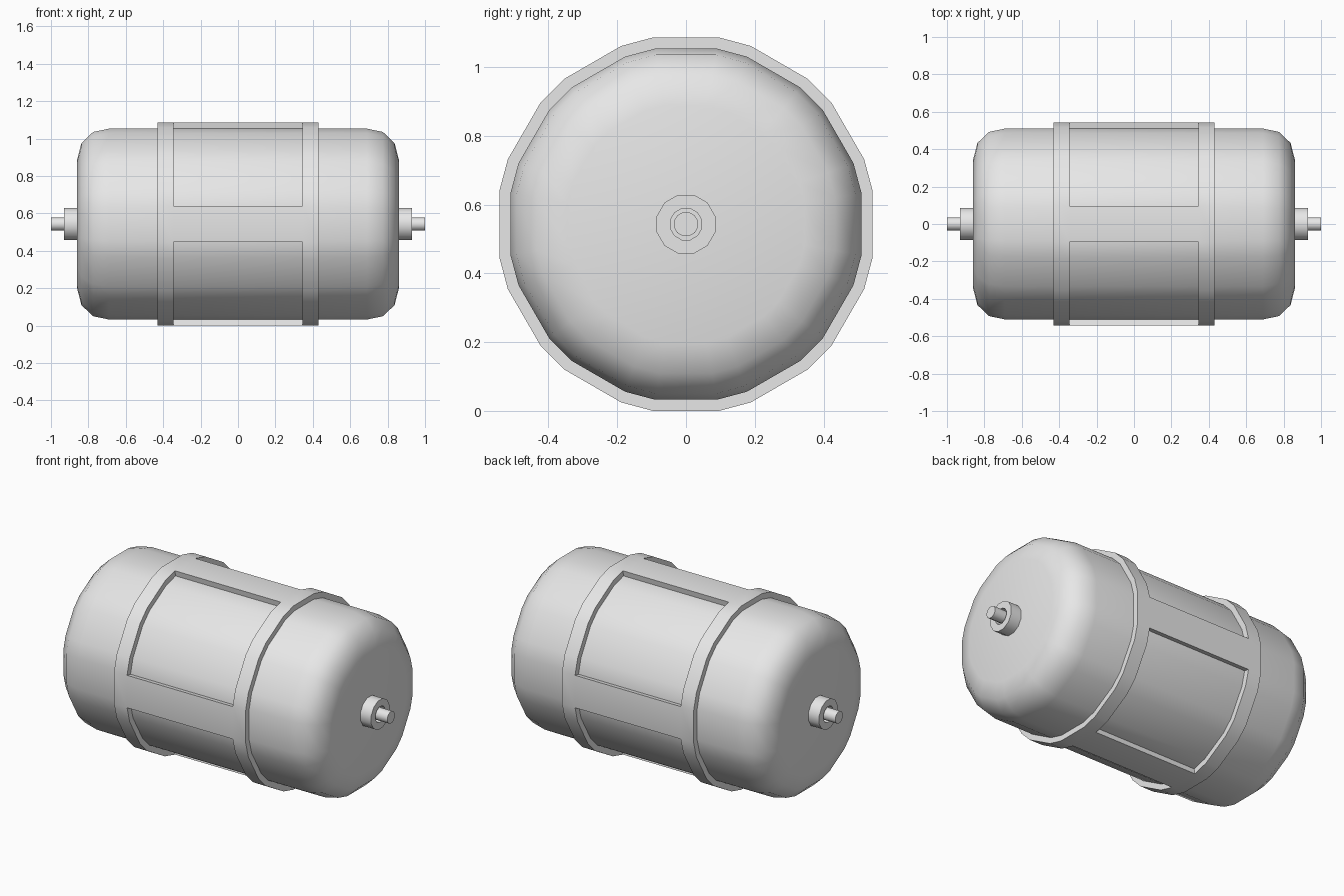
import bpy, bmesh
from math import sin, cos, radians

if "Cube" in bpy.data.objects:
    bpy.data.objects.remove(bpy.data.objects["Cube"], do_unlink=True)

CENTRE_Z = 0.543
metal = bpy.data.materials.new("light grey metal")
metal.use_nodes = True
metal.diffuse_color = (0.8, 0.8, 0.8, 1)
metal.node_tree.nodes["Principled BSDF"].inputs["Base Color"].default_value = (0.8, 0.8, 0.8, 1)

# Barrel angles alternate between wide and narrow facets; fittings have twelve sides
BARREL = [30 * k + d for k in range(12) for d in (-10, 10)]
FITTING = [30 * k + 15 for k in range(12)]


def rings(bm, profile, angles):
    """One ring of vertices around the x axis for each (x, radius)."""
    return [[bm.verts.new((x, r * cos(radians(a)), r * sin(radians(a)))) for a in angles]
            for x, r in profile]


def finish(bm, name):
    bmesh.ops.recalc_face_normals(bm, faces=bm.faces)
    mesh = bpy.data.meshes.new(name)
    bm.to_mesh(mesh)
    bm.free()
    mesh.materials.append(metal)
    obj = bpy.data.objects.new(name, mesh)
    bpy.context.collection.objects.link(obj)
    obj.location.z = CENTRE_Z
    bpy.ops.object.select_all(action='DESELECT')
    obj.select_set(True)
    bpy.context.view_layer.objects.active = obj
    bpy.ops.object.shade_smooth_by_angle(angle=radians(40))
    return obj


def lathe(name, profile, angles, closed=False):
    bm = bmesh.new()
    loops = rings(bm, profile, angles)
    n = len(angles)
    pairs = list(zip(loops, loops[1:]))
    if closed:
        pairs.append((loops[-1], loops[0]))
    else:
        bm.faces.new(loops[0])
        bm.faces.new(loops[-1])
    for a, b in pairs:
        for i in range(n):
            j = (i + 1) % n
            bm.faces.new((a[i], a[j], b[j], b[i]))
    return finish(bm, name)


# Barrel with rounded ends
half = [(0.86, 0.35), (0.837, 0.44), (0.775, 0.5), (0.69, 0.518)]
lathe("barrel", [(-x, r) for x, r in half] + half[::-1], BARREL)

# Raised frame: two hoops joined by four bars, leaving four windows
bm = bmesh.new()
R_OUT, R_IN = 0.551, 0.514
loops = rings(bm, [(x, R_OUT) for x in (-0.43, -0.345, 0.345, 0.43)], BARREL)
n = len(BARREL)
for s in range(3):
    for i in range(n):
        if s != 1 or i % 6 == 0:
            j = (i + 1) % n
            bm.faces.new((loops[s][i], loops[s][j], loops[s + 1][j], loops[s + 1][i]))
loose = [v for v in bm.verts if not v.link_faces]
bmesh.ops.delete(bm, geom=loose, context='VERTS')
inner = bmesh.ops.extrude_face_region(bm, geom=bm.faces[:], use_keep_orig=True)
for v in inner["geom"]:
    if isinstance(v, bmesh.types.BMVert):
        v.co.y *= R_IN / R_OUT
        v.co.z *= R_IN / R_OUT
finish(bm, "frame")

# Hollow collar and axle stub at each end
for side, sign in (("left", 1), ("right", -1)):
    lathe(side + "_collar", [(sign * x, r) for x, r in
          ((0.85, 0.0885), (0.93, 0.0885), (0.93, 0.047), (0.85, 0.047))], FITTING, closed=True)
    lathe(side + "_axle", [(sign * 0.85, 0.036), (sign * 1.0, 0.036)], FITTING)
